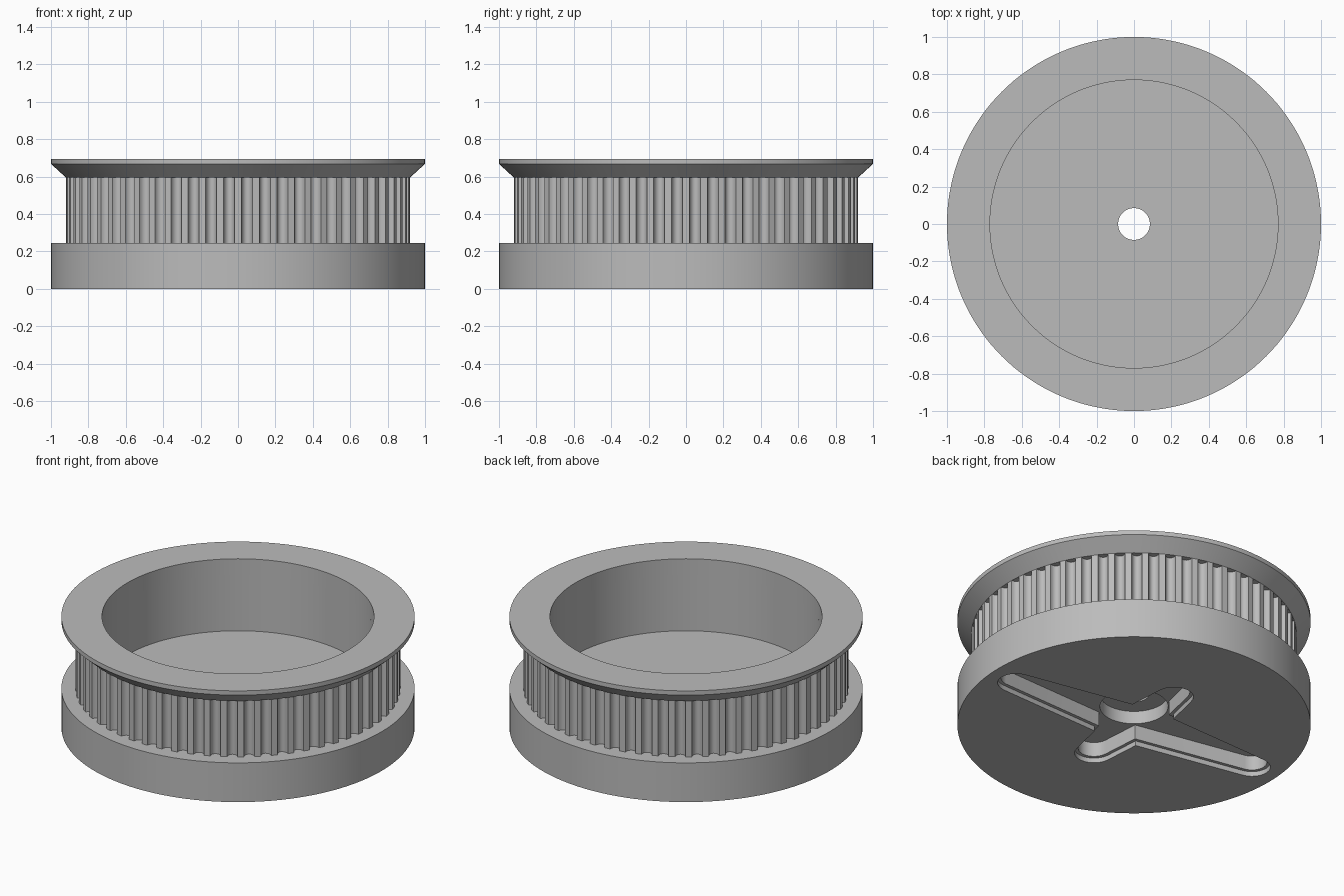
import bpy, bmesh
from math import sin, cos, pi, radians

if "Cube" in bpy.data.objects:
    bpy.data.objects.remove(bpy.data.objects["Cube"])

grey = bpy.data.materials.new("plain grey")
grey.use_nodes = True
grey.diffuse_color = (0.5, 0.5, 0.5, 1)
grey.node_tree.nodes["Principled BSDF"].inputs["Base Color"].default_value = (0.5, 0.5, 0.5, 1)


def make_object(name, bm):
    bmesh.ops.recalc_face_normals(bm, faces=bm.faces)
    mesh = bpy.data.meshes.new(name)
    bm.to_mesh(mesh)
    bm.free()
    mesh.materials.append(grey)
    obj = bpy.data.objects.new(name, mesh)
    bpy.context.collection.objects.link(obj)
    return obj


def lathe(name, profile, steps=144):
    """Spin a closed (radius, height) profile around the axle."""
    bm = bmesh.new()
    rings = [[bm.verts.new((r * cos(2 * pi * i / steps), r * sin(2 * pi * i / steps), z))
              for r, z in profile] for i in range(steps)]
    n = len(profile)
    for i in range(steps):
        a, b = rings[i], rings[(i + 1) % steps]
        for j in range(n):
            k = (j + 1) % n
            bm.faces.new((a[j], b[j], b[k], a[k]))
    return make_object(name, bm)


def prism(name, outline, bottom, top):
    bm = bmesh.new()
    face = bm.faces.new([bm.verts.new((x, y, bottom)) for x, y in outline])
    new = bmesh.ops.extrude_face_region(bm, geom=[face])["geom"]
    verts = [v for v in new if isinstance(v, bmesh.types.BMVert)]
    bmesh.ops.translate(bm, verts=verts, vec=(0, 0, top - bottom))
    return make_object(name, bm)


def smooth(obj):
    bpy.ops.object.select_all(action="DESELECT")
    obj.select_set(True)
    bpy.context.view_layer.objects.active = obj
    bpy.ops.object.shade_smooth_by_angle(angle=radians(30))


def cut(target, cutter):
    cutter.hide_render = True
    mod = target.modifiers.new("pocket", "BOOLEAN")
    mod.operation = "DIFFERENCE"
    mod.solver = "EXACT"
    mod.object = cutter
    bpy.context.view_layer.objects.active = target
    bpy.ops.object.modifier_apply(modifier=mod.name)
    bpy.data.objects.remove(cutter)


def arm_outline(reach, tip, middle, turn):
    """Double arm with round tips, tapering away from the middle."""
    points = []
    for side in (0, pi):
        for i in range(13):
            a = radians(-83 + 166 * i / 12)
            x, y = reach + tip * cos(a), tip * sin(a)
            points.append((x * cos(side) - y * sin(side), x * sin(side) + y * cos(side)))
        points.append((0, middle if side == 0 else -middle))
    return [(x * cos(turn) - y * sin(turn), x * sin(turn) + y * cos(turn)) for x, y in points]


# Base flange, which also closes the bowl
base = lathe("base_flange", [(0.085, 0), (1, 0), (1, 0.245), (0.77, 0.245), (0.085, 0.245)])

# Stepped cross pocket and hub recess in the underside
turn = radians(-4.5)
for inset, depth in ((0, 0.03), (0.02, 0.12)):
    cut(base, prism("long_arm_cutter",
                    arm_outline(0.82, 0.105 - inset, 0.2 - inset, turn), -0.1, depth))
    cut(base, prism("short_arm_cutter",
                    arm_outline(0.39, 0.11 - inset, 0.17 - inset, turn + pi / 2), -0.1, depth))
hub = [(0.193 * cos(2 * pi * i / 64), 0.193 * sin(2 * pi * i / 64)) for i in range(64)]
cut(base, prism("hub_cutter", hub, -0.1, 0.2))
smooth(base)

# Toothed belt ring: flat lands and rounded grooves
teeth, radius, depth, segments = 60, 0.92, 0.036, 8
pitch = 2 * pi / teeth
half_groove = 0.31 * pitch
outer = []
for t in range(teeth):
    centre = (t + 0.5) * pitch
    for i in range(segments + 1):
        a = pi * i / segments
        r = radius - depth * sin(a)
        angle = centre - half_groove * cos(a)
        outer.append((r * cos(angle), r * sin(angle), angle))
bm = bmesh.new()
columns = []
for x, y, angle in outer:
    inner = (0.77 * cos(angle), 0.77 * sin(angle))
    columns.append([bm.verts.new(p) for p in (
        (x, y, 0.245), (x, y, 0.595), (*inner, 0.595), (*inner, 0.245))])
for a, b in zip(columns, columns[1:] + columns[:1]):
    for j in range(4):
        k = (j + 1) % 4
        bm.faces.new((a[j], b[j], b[k], a[k]))
smooth(make_object("toothed_ring", bm))

# Top flange with sloping underside
smooth(lathe("top_flange", [(0.77, 0.595), (0.92, 0.595), (1, 0.668), (1, 0.695), (0.77, 0.695)]))
